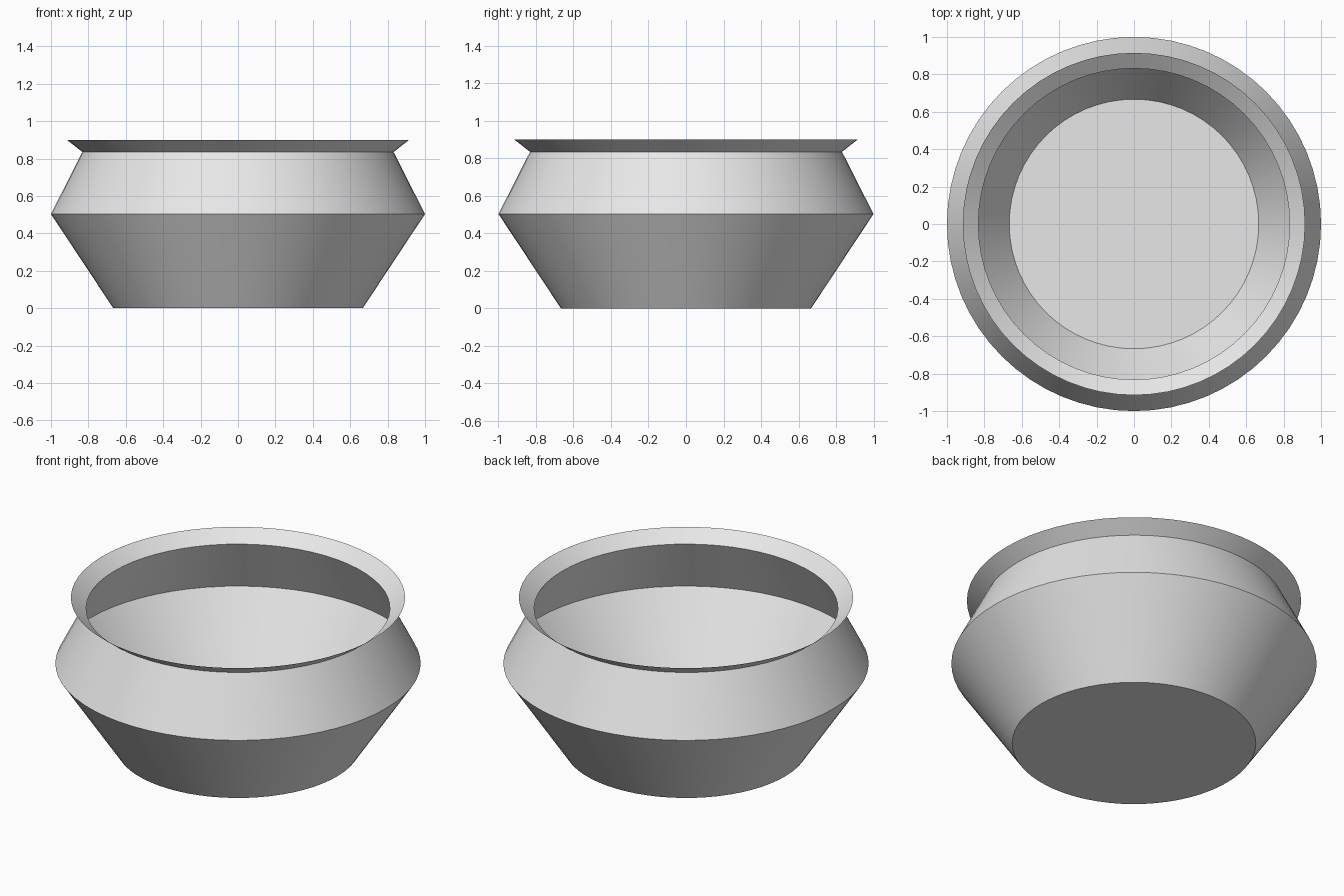
import bpy
import math

cube = bpy.data.objects.get("Cube")
if cube:
    bpy.data.objects.remove(cube, do_unlink=True)

SIDES = 64
# Radius and height from the base up: foot, belly, neck, flared lip
PROFILE = [(0.667, 0.0), (1.0, 0.503), (0.832, 0.835), (0.915, 0.90)]

grey = bpy.data.materials.new("plain grey")
grey.use_nodes = True
grey.diffuse_color = (0.8, 0.8, 0.8, 1)
grey.node_tree.nodes["Principled BSDF"].inputs["Base Color"].default_value = (0.8, 0.8, 0.8, 1)


def lathe(name, profile):
    """Turn a profile around z into a thin open vessel with a flat floor."""
    verts = [(r * math.cos(math.tau * i / SIDES), r * math.sin(math.tau * i / SIDES), z)
             for r, z in profile for i in range(SIDES)]
    faces = [tuple(reversed(range(SIDES)))]
    for ring in range(len(profile) - 1):
        low, high = ring * SIDES, (ring + 1) * SIDES
        for i in range(SIDES):
            j = (i + 1) % SIDES
            faces.append((low + i, low + j, high + j, high + i))
    mesh = bpy.data.meshes.new(name)
    mesh.from_pydata(verts, [], faces)
    mesh.materials.append(grey)
    obj = bpy.data.objects.new(name, mesh)
    bpy.context.collection.objects.link(obj)
    return obj


# Pot body with crisp edges between its smooth bands
pot = lathe("pot", PROFILE)
bpy.ops.object.select_all(action='DESELECT')
pot.select_set(True)
bpy.context.view_layer.objects.active = pot
bpy.ops.object.shade_smooth_by_angle(angle=math.radians(30))
